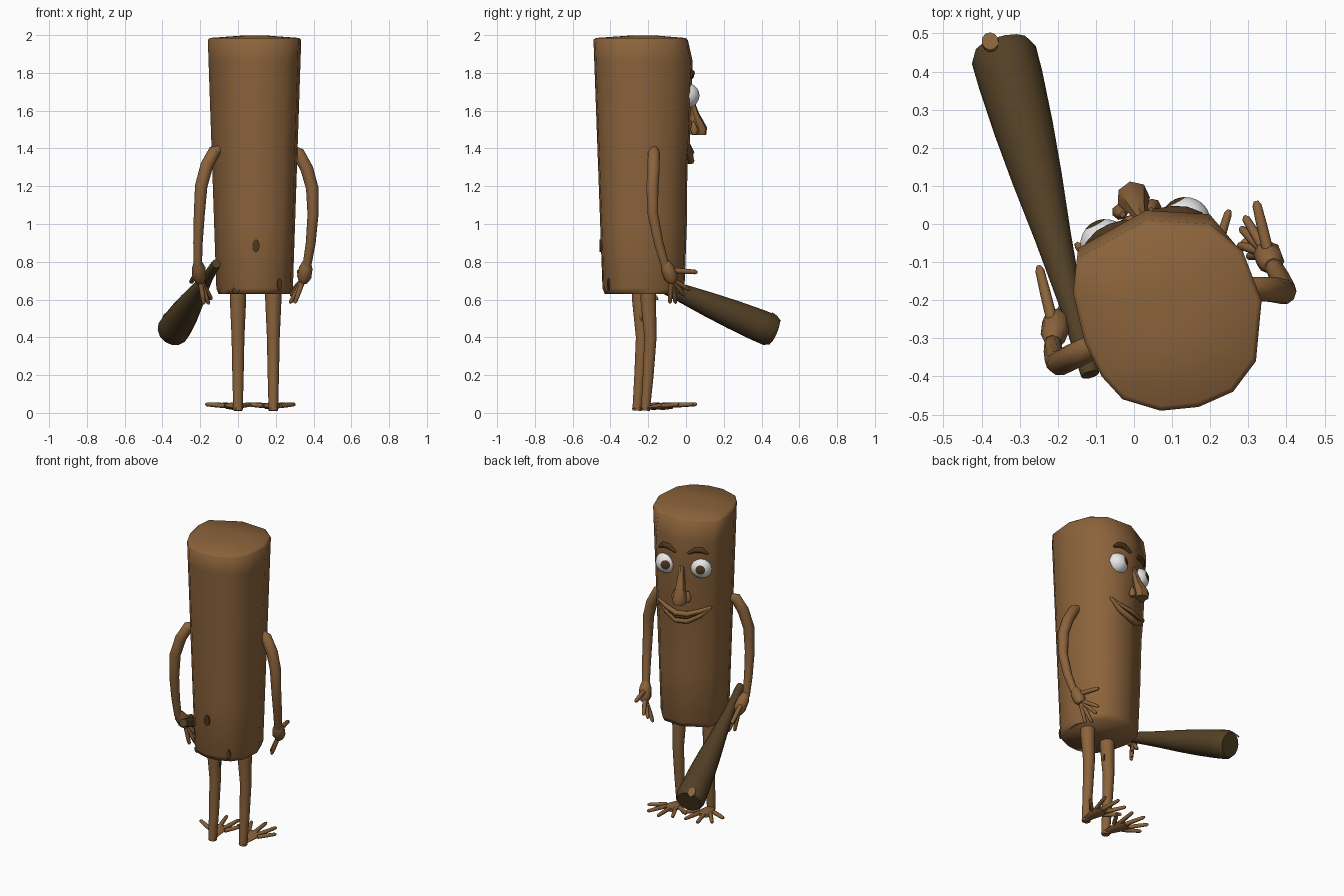
import bpy, bmesh, math
from mathutils import Vector as V


def material(name, rgb):
    m = bpy.data.materials.new(name)
    m.diffuse_color = (*rgb, 1)
    return m


WOOD = material("brown wood", (0.26, 0.125, 0.044))
DARK = material("dark grain", (0.075, 0.038, 0.013))
CLUB = material("dark olive wood", (0.088, 0.052, 0.019))
WHITE = material("eye white", (0.85, 0.85, 0.85))


def finish(name, bm, mats, angle=50):
    bmesh.ops.recalc_face_normals(bm, faces=bm.faces)
    me = bpy.data.meshes.new(name)
    bm.to_mesh(me)
    bm.free()
    for m in mats:
        me.materials.append(m)
    ob = bpy.data.objects.new(name, me)
    bpy.context.collection.objects.link(ob)
    bpy.ops.object.select_all(action='DESELECT')
    ob.select_set(True)
    bpy.context.view_layer.objects.active = ob
    bpy.ops.object.shade_smooth_by_angle(angle=math.radians(angle))
    return ob


def loft(bm, rings):
    rows = [[bm.verts.new(p) for p in r] for r in rings]
    n = len(rows[0])
    for a, b in zip(rows, rows[1:]):
        for i in range(n):
            bm.faces.new((a[i], a[(i + 1) % n], b[(i + 1) % n], b[i]))
    bm.faces.new(rows[0])
    bm.faces.new(rows[-1])


def tubes(name, paths, mat, sides=8, flat=1.0):
    """Tapered tubes; each path is (points, radii). flat squashes the height axis."""
    bm = bmesh.new()
    for pts, radii in paths:
        pts = [V(p) for p in pts]
        whole = (pts[-1] - pts[0]).normalized()
        ref = V((0, 1, 0)) if abs(whole.z) > 0.8 else V((0, 0, 1))
        rings = []
        for i, p in enumerate(pts):
            d = (pts[min(i + 1, len(pts) - 1)] - pts[max(i - 1, 0)]).normalized()
            s = d.cross(ref).normalized()
            u = s.cross(d)
            rings.append([p + radii[i] * (s * math.cos(a) + u * flat * math.sin(a))
                          for a in (2 * math.pi * k / sides for k in range(sides))])
        loft(bm, rings)
    return finish(name, bm, [mat])


def plate(name, centre, normal, radius, flat, mat):
    c, n = V(centre), V(normal).normalized()
    return tubes(name, [([c - n * 0.004, c + n * 0.004], (radius, radius))], mat, 10, flat)


def finger(base, tip, r=0.013):
    b, t = V(base), V(tip)
    return ([b, b.lerp(t, 0.55), b.lerp(t, 0.93), t], (r, r * 0.95, r * 0.8, r * 0.4))


# log body: one outline, tapered toward the bottom
OUT = [(-0.15, -0.06), (-0.16, -0.18), (-0.13, -0.31), (-0.085, -0.40), (-0.03, -0.46),
       (0.07, -0.49), (0.17, -0.48), (0.26, -0.44), (0.32, -0.36), (0.335, -0.20),
       (0.285, -0.07), (0.20, 0.03), (0.03, 0.04)]
CX, CY = 0.09, -0.225


def on_body(x, y, z, k=1.0):
    s = k * (0.815 + 0.185 * (z - 0.63) / 1.35)
    return V((CX + (x - CX) * s, CY + (y - CY) * s, z))


bm = bmesh.new()
rings = []
for z, k, front in ((0.63, 0.95, 0), (0.66, 1, 0), (1.0, 1, 0), (1.3, 1, -0.008), (1.42, 1, 0),
                    (1.7, 1, 0), (1.86, 1, 0), (1.975, 1, -0.03), (1.985, 0.95, -0.03),
                    (1.998, 0.25, 0)):
    ring = [on_body(x, y, z, k) for x, y in OUT]
    for i in (0, 11, 12):
        ring[i].y += front
    rings.append(ring)
loft(bm, rings)
finish("log_body", bm, [WOOD], 70)

# grain marks
plate("back_knot", (0.095, -0.453, 0.885), (0, -1, 0), 0.02, 1.7, DARK)
plate("grain_mark", (0.22, -0.41, 0.68), (0.35, -1, 0), 0.013, 2.5, DARK)
plate("grain_mark", (-0.01, -0.408, 0.65), (-0.4, -1, 0), 0.02, 0.9, DARK)

# eyes: white balls whose front cap is the pupil
for c in ((0.135, 0.005, 1.68), (-0.075, -0.053, 1.68)):
    look = V((-0.45, 0.88, 0.12)).normalized()
    bm = bmesh.new()
    bmesh.ops.create_uvsphere(bm, u_segments=16, v_segments=14, radius=0.066)
    bmesh.ops.rotate(bm, verts=bm.verts, matrix=look.to_track_quat('Z', 'Y').to_matrix())
    for f in bm.faces:
        f.material_index = int(f.calc_center_median().normalized().dot(look) > 0.9)
    bmesh.ops.translate(bm, verts=bm.verts, vec=c)
    finish("eye", bm, [WHITE, DARK])

# eyebrows
tubes("eyebrows", [
    ([on_body(0.05, 0.039, 1.775), on_body(0.10, 0.036, 1.80), on_body(0.14, 0.034, 1.80),
      on_body(0.18, 0.032, 1.775)], (0.008, 0.018, 0.018, 0.006)),
    ([on_body(-0.02, 0.012, 1.775), on_body(-0.06, -0.01, 1.80), on_body(-0.095, -0.029, 1.80),
      on_body(-0.13, -0.049, 1.775)], (0.008, 0.018, 0.018, 0.006))], DARK)

# nose with two nostril wings
tubes("nose", [
    ([(0.02, 0.015, 1.69), (0.008, 0.042, 1.58), (-0.002, 0.07, 1.50), (-0.002, 0.07, 1.472)],
     (0.014, 0.028, 0.044, 0.038)),
    ([(-0.03, 0.025, 1.54), (-0.036, 0.032, 1.50), (-0.033, 0.032, 1.475)], (0.008, 0.022, 0.015)),
    ([(0.045, 0.036, 1.54), (0.05, 0.045, 1.50), (0.047, 0.045, 1.475)], (0.008, 0.022, 0.015))],
      WOOD, 7)


# smiling lips
def lip(dip, r):
    pts = [on_body(x, y, 1.43 - dip * h) for x, y, h in
           ((0.20, 0.03, 0), (0.13, 0.04, 0.6), (0.05, 0.05, 1), (-0.02, 0.025, 1),
            (-0.09, -0.02, 0.6), (-0.15, -0.06, 0))]
    return (pts, (0.008, r, r * 1.2, r * 1.2, r, 0.008))


tubes("lips", [lip(0.05, 0.014), lip(0.095, 0.016)], WOOD)
tubes("mouth_line", [lip(0.072, 0.011)], DARK, 6)

# arms
tubes("left_arm", [([(-0.08, -0.30, 1.40), (-0.125, -0.33, 1.385), (-0.165, -0.35, 1.31),
                     (-0.195, -0.365, 1.20), (-0.205, -0.36, 1.05), (-0.212, -0.335, 0.90),
                     (-0.213, -0.31, 0.78)],
                    (0.02, 0.033, 0.034, 0.033, 0.029, 0.025, 0.022))], WOOD, 10)
tubes("right_arm", [([(0.28, -0.17, 1.40), (0.32, -0.17, 1.375), (0.365, -0.172, 1.29),
                      (0.393, -0.178, 1.19), (0.397, -0.175, 1.05), (0.385, -0.145, 0.90),
                      (0.365, -0.11, 0.78)],
                     (0.02, 0.033, 0.034, 0.033, 0.029, 0.026, 0.023))], WOOD, 10)


# hands: palm, four fingers, thumb
def hand(name, wrist, palm, thumb, tips):
    w, p = V(wrist), V(palm)
    paths = [([w, w.lerp(p, 0.3), w.lerp(p, 0.75), p], (0.022, 0.036, 0.038, 0.022)),
             finger(w.lerp(p, 0.4), thumb, 0.015)]
    paths += [finger(w.lerp(p, 0.8).lerp(V(t), 0.12), t) for t in tips]
    tubes(name, paths, WOOD)


hand("right_hand", (0.365, -0.11, 0.80), (0.345, -0.07, 0.69), (0.32, 0.06, 0.745),
     [(0.29, 0.02, 0.65), (0.28, -0.01, 0.62), (0.275, -0.055, 0.58), (0.30, -0.085, 0.58)])
hand("left_hand", (-0.213, -0.31, 0.80), (-0.20, -0.24, 0.69), (-0.25, -0.11, 0.69),
     [(-0.15, -0.15, 0.60), (-0.14, -0.18, 0.60), (-0.155, -0.21, 0.575), (-0.18, -0.24, 0.575)])


# legs and flat feet with five spread toes
def leg(name, x, y, heading):
    tubes(name + "_leg", [([(x, y, 0.70), (x, y, 0.60), (x, y + 0.012, 0.40), (x, y, 0.2),
                            (x, y - 0.015, 0.012)], (0.045, 0.043, 0.034, 0.03, 0.025))], WOOD, 10)

    def at(angle, length, z):
        a = math.radians(heading + angle)
        return (x + length * math.cos(a), y - 0.015 + length * math.sin(a), z)
    tubes(name + "_foot", [([at(0, -0.02, 0.022), at(0, 0.03, 0.03), at(0, 0.10, 0.036),
                             at(0, 0.145, 0.036)], (0.02, 0.03, 0.05, 0.035))], WOOD, 8, 0.4)
    toes = [finger(at(a * 0.7, 0.10, 0.038), at(a, l, 0.046))
            for a, l in ((-38, 0.21), (-19, 0.26), (0, 0.275), (19, 0.26), (38, 0.21))]
    tubes(name + "_toes", toes, WOOD)


leg("right", 0.187, -0.20, 95)
leg("left", 0.0, -0.245, 107)
plate("leg_mark", (0.034, -0.235, 0.51), (1, 0, 0), 0.012, 2.2, DARK)

# bat, held low and pointing forward
A, B = V((-0.115, -0.395, 0.79)), V((-0.347, 0.465, 0.43))
prof = ((0, 0.024), (0.03, 0.026), (0.2, 0.03), (0.42, 0.048), (0.6, 0.066), (0.75, 0.078),
        (0.9, 0.086), (0.975, 0.087), (1.0, 0.074))
tubes("bat", [([A.lerp(B, t) for t, r in prof], [r for t, r in prof])], CLUB, 14)
plate("bat_knot", B + V((-0.03, 0.012, 0.076)), (-0.15, 0.7, 0.7), 0.022, 1.5, WOOD)
